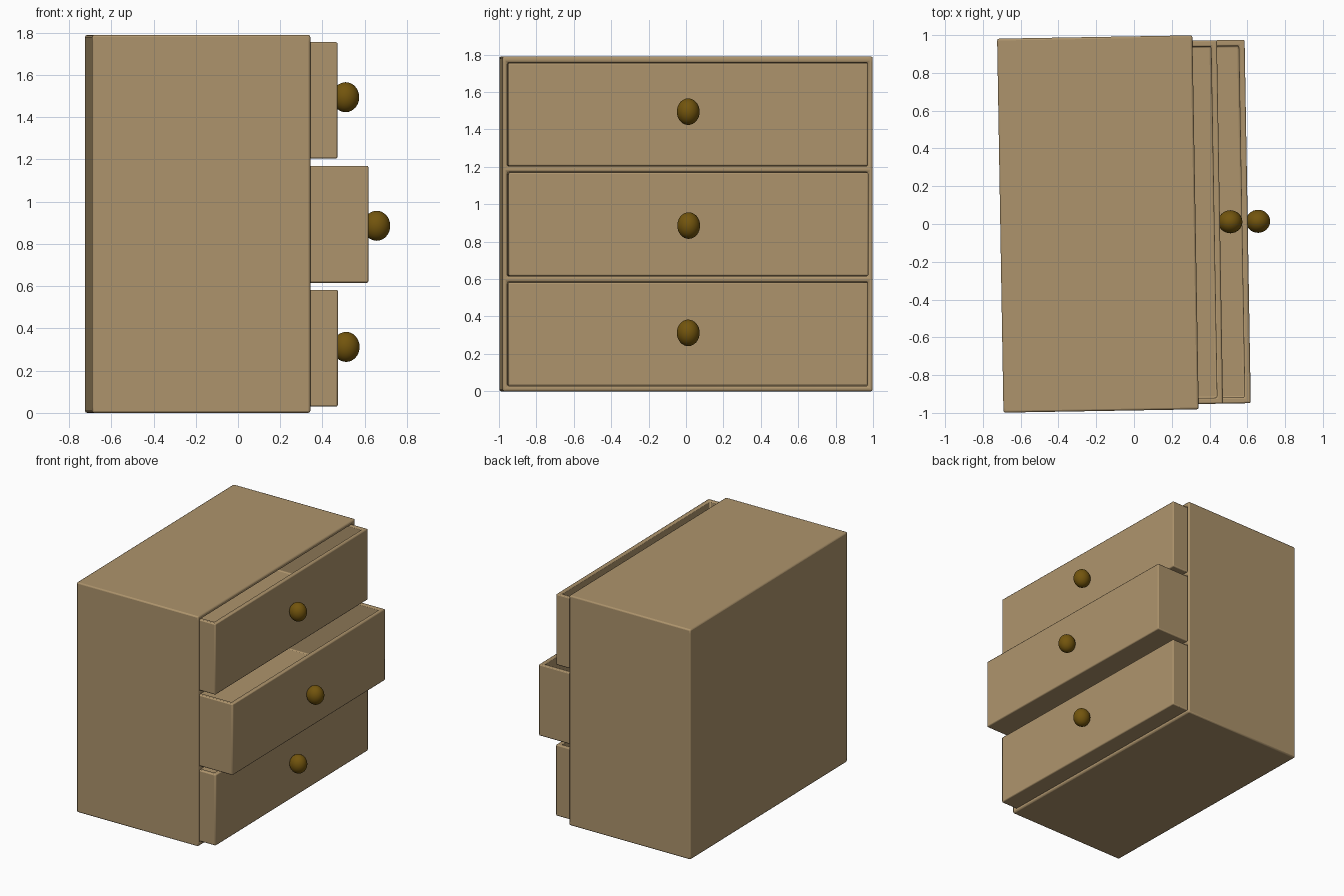
import bpy, bmesh, math
from mathutils import Matrix, Vector

cube = bpy.data.objects.get("Cube")
if cube:
    bpy.data.objects.remove(cube, do_unlink=True)

# The whole chest stands slightly turned
PLACE = Matrix.Translation((-0.191, 0, 0)) @ Matrix.Rotation(math.radians(0.97), 4, 'Z')


def material(name, color):
    m = bpy.data.materials.new(name)
    m.use_nodes = True
    m.diffuse_color = color
    m.node_tree.nodes["Principled BSDF"].inputs["Base Color"].default_value = color
    return m


WOOD = material("light_wood", (0.42, 0.295, 0.15, 1))
KNOB = material("dark_brass", (0.17, 0.09, 0.004, 1))


def box(lo, hi):
    bm = bmesh.new()
    lo, hi = Vector(lo), Vector(hi)
    bmesh.ops.create_cube(bm, size=1, matrix=Matrix.Translation((lo + hi) / 2)
                          @ Matrix.Diagonal((*(hi - lo), 1)))
    return bm


def hollow(bm, face, depth):
    bmesh.ops.inset_region(bm, faces=[face], thickness=0, depth=-depth)


def finish(bm, name, mat, bevel=0):
    mesh = bpy.data.meshes.new(name)
    bm.to_mesh(mesh)
    bm.free()
    mesh.materials.append(mat)
    ob = bpy.data.objects.new(name, mesh)
    bpy.context.collection.objects.link(ob)
    ob.matrix_world = PLACE
    if bevel:
        mod = ob.modifiers.new("soft_edges", 'BEVEL')
        mod.width, mod.segments = bevel, 2
        mod.limit_method = 'ANGLE'
    bpy.ops.object.select_all(action='DESELECT')
    ob.select_set(True)
    bpy.context.view_layer.objects.active = ob
    bpy.ops.object.shade_smooth_by_angle(angle=math.radians(35))
    return ob


HALF_X, HALF_Y, HEIGHT = 0.517, 0.99, 1.79
DRAWER_Y = 0.962
GAP = 0.002
WALL = 0.045
# name, bottom, top, front
DRAWERS = [("bottom", 0.03, 0.583, 0.648),
           ("middle", 0.616, 1.17, 0.793),
           ("top", 1.204, 1.756, 0.646)]

# Cabinet with three openings pushed in from its front
bm = box((-HALF_X, -HALF_Y, 0), (HALF_X, HALF_Y, HEIGHT))
cuts = [((0, s * (DRAWER_Y + GAP), 0), (0, 1, 0)) for s in (-1, 1)]
for _, low, high, _ in DRAWERS:
    cuts += [((0, 0, low - GAP), (0, 0, 1)), ((0, 0, high + GAP), (0, 0, 1))]
for point, normal in cuts:
    bmesh.ops.bisect_plane(bm, geom=bm.verts[:] + bm.edges[:] + bm.faces[:],
                           plane_co=point, plane_no=normal)
for _, low, high, _ in DRAWERS:
    opening = [f for f in bm.faces if f.normal.x > 0.9
               and abs(f.calc_center_median().y) < 0.1
               and low < f.calc_center_median().z < high]
    hollow(bm, opening[0], 0.98)
finish(bm, "cabinet", WOOD, 0.01)

# Open-topped drawers, each with a rounded knob
for name, low, high, front in DRAWERS:
    bm = box((front - 1.0, -DRAWER_Y, low), (front, DRAWER_Y, high))
    lid = max(bm.faces, key=lambda f: f.calc_center_median().z)
    bmesh.ops.inset_region(bm, faces=[lid], thickness=WALL)
    hollow(bm, lid, high - low - WALL)
    finish(bm, name + "_drawer", WOOD, 0.008)

    bm = bmesh.new()
    middle = (low + high) / 2 + (0.015 if name == "top" else 0.006 if name == "bottom" else -0.007)
    bmesh.ops.create_uvsphere(bm, u_segments=32, v_segments=16, radius=1,
                              matrix=Matrix.Translation((front + 0.055, 0, middle))
                              @ Matrix.Diagonal((0.064, 0.061, 0.071, 1)))
    finish(bm, name + "_knob", KNOB)
